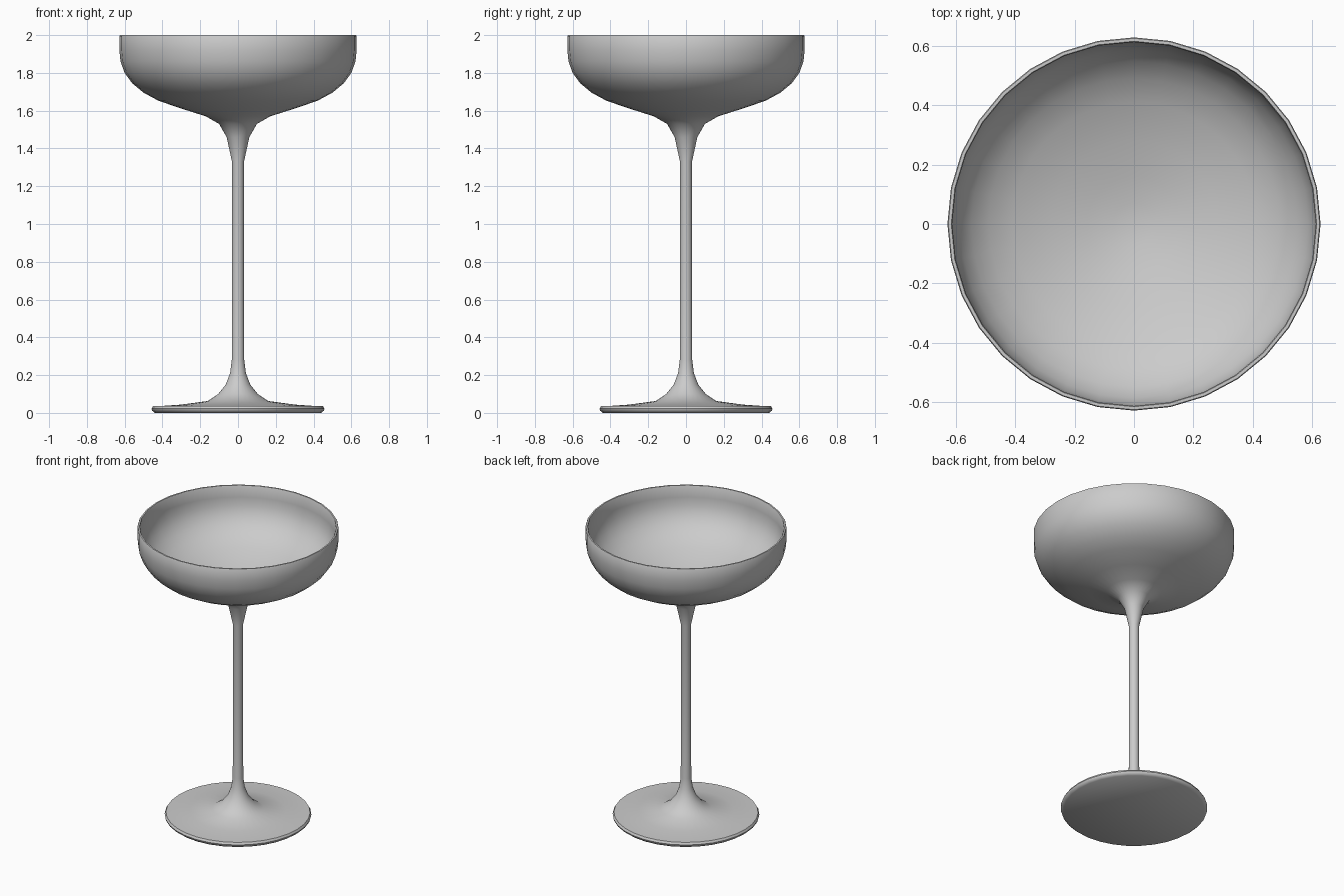
import bpy
import bmesh
import math
from mathutils import Matrix

if "Cube" in bpy.data.objects:
    bpy.data.objects.remove(bpy.data.objects["Cube"], do_unlink=True)

SEGMENTS = 32

glass = bpy.data.materials.new("grey_glass")
glass.use_nodes = True
colour = (0.6, 0.6, 0.6, 1)
glass.diffuse_color = colour
glass.node_tree.nodes["Principled BSDF"].inputs["Base Color"].default_value = colour


def lathe(name, profile):
    """Revolve a (radius, height) profile that starts and ends on the axis."""
    bm = bmesh.new()
    verts = [bm.verts.new((r, 0, z)) for r, z in profile]
    edges = [bm.edges.new(pair) for pair in zip(verts, verts[1:])]
    bmesh.ops.spin(bm, geom=verts + edges, cent=(0, 0, 0), axis=(0, 0, 1),
                   angle=math.tau, steps=SEGMENTS, use_duplicate=False)
    bmesh.ops.remove_doubles(bm, verts=bm.verts, dist=0.0005)
    bmesh.ops.recalc_face_normals(bm, faces=bm.faces)
    mesh = bpy.data.meshes.new(name)
    bm.to_mesh(mesh)
    bm.free()
    mesh.materials.append(glass)
    obj = bpy.data.objects.new(name, mesh)
    bpy.context.collection.objects.link(obj)
    bpy.ops.object.select_all(action="DESELECT")
    obj.select_set(True)
    bpy.context.view_layer.objects.active = obj
    bpy.ops.object.shade_smooth_by_angle(angle=math.radians(40))
    return obj


# Flat foot with a rounded rim, flaring up into the stem
foot = [(0, 0.005), (0.44, 0.005), (0.455, 0.012), (0.458, 0.022),
        (0.45, 0.036), (0.4, 0.037), (0.3, 0.044), (0.16, 0.063),
        (0.105, 0.1), (0.065, 0.15), (0.042, 0.21), (0.033, 0.28)]
foot = [(r, max(0, z - 0.005) if z < 0.01 else z) for r, z in foot]

# Slender stem widening beneath the bowl
stem = [(0.032, 0.6), (0.032, 1.33), (0.06, 1.46), (0.1, 1.53)]

# Outside of the bowl up to the lip
bowl_outside = [(0.17, 1.57), (0.29, 1.608), (0.42, 1.652), (0.5, 1.695),
                (0.56, 1.745), (0.6, 1.8), (0.622, 1.86), (0.628, 1.92),
                (0.628, 1.995), (0.625, 2.0)]

# Inside of the bowl from the lip back to the axis
bowl_inside = [(0.615, 2.0), (0.612, 1.995), (0.612, 1.92), (0.606, 1.865),
               (0.586, 1.81), (0.548, 1.758), (0.49, 1.71), (0.41, 1.668),
               (0.28, 1.624), (0.16, 1.592), (0.07, 1.575), (0, 1.57)]

lathe("coupe_glass", foot + stem + bowl_outside + bowl_inside)
